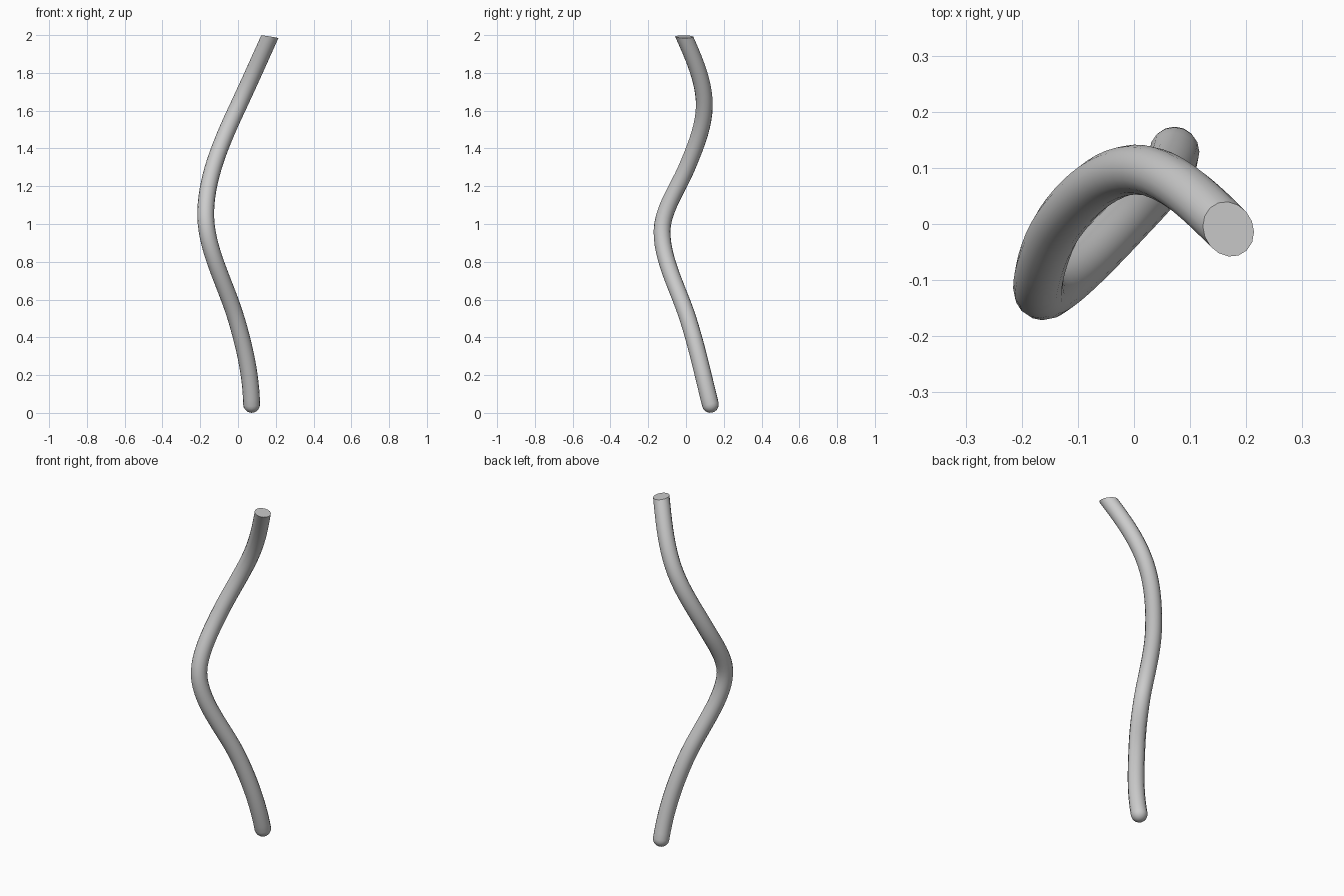
import bpy, bmesh, math
from mathutils import Vector

if "Cube" in bpy.data.objects:
    bpy.data.objects.remove(bpy.data.objects["Cube"])

R, SIDES, STEPS = 0.0445, 16, 56

# Centre line: (z, offset, slope) keys for each horizontal axis
X_KEYS = [(0.045, 0.072, -0.02), (0.5, -0.01, -0.3), (1.05, -0.171, 0),
          (1.6, -0.01, 0.47), (2.1, 0.217, 0.45)]
Y_KEYS = [(0.045, 0.129, -0.25), (0.5, 0.01, -0.32), (0.96, -0.127, 0),
          (1.3, 0.005, 0.42), (1.63, 0.097, 0), (2.1, -0.057, -0.42)]


def hermite(keys, z):
    for (z0, p0, m0), (z1, p1, m1) in zip(keys, keys[1:]):
        if z <= z1 + 1e-6:
            break
    d = z1 - z0
    t = (z - z0) / d
    return ((2*t**3 - 3*t**2 + 1) * p0 + (t**3 - 2*t**2 + t) * d * m0
            + (3*t**2 - 2*t**3) * p1 + (t**3 - t**2) * d * m1)


def point(z):
    return Vector((hermite(X_KEYS, z), hermite(Y_KEYS, z), z))


def ring(bm, centre, tangent, radius):
    u = Vector((0, 1, 0)).cross(tangent).normalized()
    v = tangent.cross(u)
    return [bm.verts.new(centre + radius * (math.cos(a) * u + math.sin(a) * v))
            for a in (2 * math.pi * i / SIDES for i in range(SIDES))]


bm = bmesh.new()
path = [point(0.045 + (2.1 - 0.045) * i / STEPS) for i in range(STEPS + 1)]
tangents = [(path[min(i + 1, STEPS)] - path[max(i - 1, 0)]).normalized()
            for i in range(STEPS + 1)]

# Rounded foot, then the swept tube
rings = []
for k in range(1, 5):
    a = math.pi / 2 * k / 5
    rings.append(ring(bm, path[0] - tangents[0] * R * math.cos(a), tangents[0],
                      R * math.sin(a)))
rings += [ring(bm, p, t, R) for p, t in zip(path, tangents)]
for a, b in zip(rings, rings[1:]):
    for i in range(SIDES):
        j = (i + 1) % SIDES
        bm.faces.new((a[i], a[j], b[j], b[i]))
tip = bm.verts.new(path[0] - tangents[0] * R)
for i in range(SIDES):
    bm.faces.new((tip, rings[0][(i + 1) % SIDES], rings[0][i]))

# Nearly level cut across the top, closed with a flat face
cut = bmesh.ops.bisect_plane(bm, geom=bm.verts[:] + bm.edges[:] + bm.faces[:],
                             plane_co=(0.165, -0.01, 1.992), plane_no=(0.16, 0.03, 1),
                             clear_outer=True)
edges = [e for e in cut["geom_cut"] if isinstance(e, bmesh.types.BMEdge)]
bmesh.ops.contextual_create(bm, geom=edges)
bmesh.ops.recalc_face_normals(bm, faces=bm.faces[:])

mesh = bpy.data.meshes.new("bent_stick")
bm.to_mesh(mesh)
bm.free()
stick = bpy.data.objects.new("bent_stick", mesh)
bpy.context.collection.objects.link(stick)
bpy.context.view_layer.objects.active = stick
stick.select_set(True)
bpy.ops.object.shade_smooth_by_angle(angle=math.radians(40))
